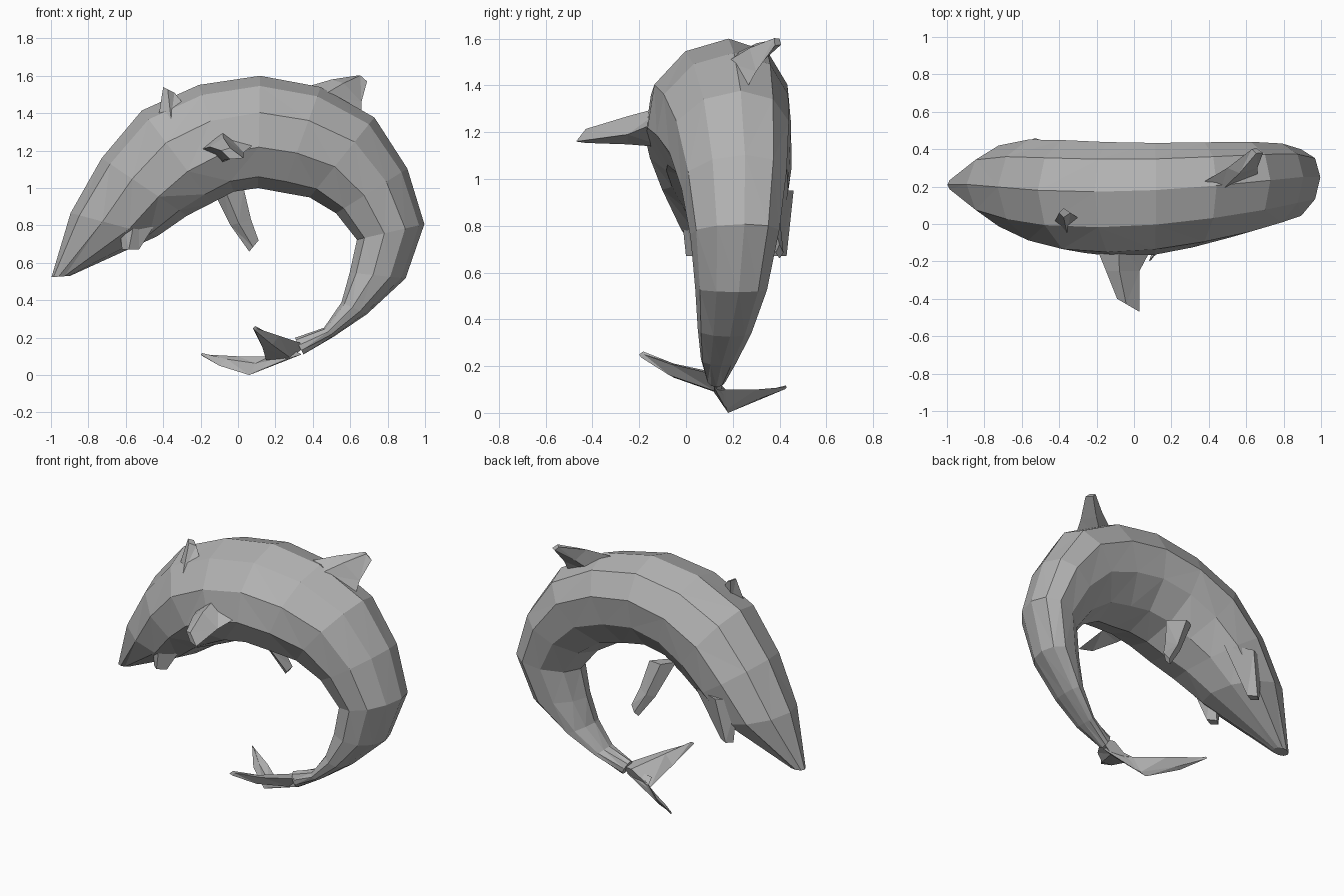
import bpy, bmesh, math
from mathutils import Vector

cube = bpy.data.objects.get("Cube")
if cube:
    bpy.data.objects.remove(cube, do_unlink=True)

grey = bpy.data.materials.new("plain grey")
grey.use_nodes = True
grey.diffuse_color = (0.45, 0.45, 0.45, 1)
grey.node_tree.nodes["Principled BSDF"].inputs["Base Color"].default_value = grey.diffuse_color


def loft(name, loops):
    """Skin a closed, triangulated, flat-shaded surface over equal loops."""
    bm = bmesh.new()
    rows = [[bm.verts.new(point) for point in loop] for loop in loops]
    count = len(rows[0])
    for row, following in zip(rows, rows[1:]):
        for i in range(count):
            j = (i + 1) % count
            bm.faces.new((row[i], row[j], following[j], following[i]))
    bm.faces.new(rows[0])
    bm.faces.new(rows[-1])
    bmesh.ops.triangulate(bm, faces=bm.faces[:])
    bmesh.ops.recalc_face_normals(bm, faces=bm.faces[:])
    mesh = bpy.data.meshes.new(name)
    bm.to_mesh(mesh)
    bm.free()
    mesh.materials.append(grey)
    bpy.context.collection.objects.link(bpy.data.objects.new(name, mesh))


def fin(name, normal, thickness, *stations):
    """Tapering blade of diamond sections, each from a leading to a trailing point."""
    normal = Vector(normal).normalized()
    loops = []
    for i, (lead, trail) in enumerate(stations):
        lead, trail = Vector(lead), Vector(trail)
        middle = lead.lerp(trail, 0.4)
        offset = normal * (thickness * (1 - i / len(stations)))
        loops.append([lead, middle + offset, trail, middle - offset])
    loft(name, loops)


def body_section(t, back, belly, sides=10):
    """Section of the arched body; t runs from snout to tail, radii from the arch centre."""
    angle = math.radians(184 - 247 * t)
    half_width = 0.04 + 0.27 * math.sin(math.pi * t ** 0.55)
    centre_y = 0.17 + 0.04 * math.cos(3 * math.pi * t)
    roll = 0.05 * math.sin(math.pi * t)
    widest = 0.55 - 0.2 * t
    loop = []
    for i in range(sides):
        turn = math.tau * i / sides
        up = math.cos(turn)
        depth = widest - up * (widest if up > 0 else 1 - widest)
        radius = back + (belly - back) * depth
        loop.append((0.1 + radius * math.cos(angle),
                     centre_y + half_width * math.sin(turn) + roll * up,
                     0.6 + radius * math.sin(angle)))
    return loop


# Body, bent in an arch from snout to tail stem
backs = [1.1, 1.03, 1, 1.02, 1, 1, 1, 1, 0.95, 0.92, 0.8, 0.65, 0.57, 0.55]
bellies = [1, 0.55, 0.45, 0.4, 0.4, 0.4, 0.4, 0.45, 0.5, 0.55, 0.5, 0.5, 0.5, 0.45]
last = len(backs) - 1
loft("body", [body_section(i / last, back, belly)
              for i, (back, belly) in enumerate(zip(backs, bellies))])

# Jaw corners hang below the mouth line on each side
for name, y in (("right_jaw", 0.03), ("left_jaw", 0.4)):
    fin(name, (0, 1, 0), 0.06,
        ((-0.65, y, 0.95), (-0.35, y, 0.95)),
        ((-0.62, y, 0.67), (-0.53, y, 0.67)))

# Small fold on the crown
fin("crown_fold", (0, 1, 0), 0.05,
    ((-0.43, 0, 1.35), (-0.25, 0, 1.4)),
    ((-0.4, 0.06, 1.54), (-0.34, 0.06, 1.51)))

# Dorsal fin leans with the roll of the body
fin("dorsal_fin", (0, 1, -1), 0.06,
    ((0.33, 0.2, 1.53), (0.66, 0.24, 1.35)),
    ((0.5, 0.3, 1.58), (0.66, 0.3, 1.46)),
    ((0.63, 0.4, 1.6), (0.69, 0.38, 1.57)))

# Right flipper is held out level, left one hangs down
fin("right_flipper", (0, 0, 1), 0.09,
    ((-0.22, -0.08, 1.2), (0.12, -0.08, 1.26)),
    ((-0.15, -0.25, 1.22), (0.03, -0.25, 1.19)),
    ((-0.09, -0.4, 1.2), (0.03, -0.47, 1.16)))
fin("left_flipper", (0, 1, 0), 0.05,
    ((-0.16, 0.33, 1.04), (0.03, 0.33, 1)),
    ((-0.04, 0.37, 0.8), (0.07, 0.37, 0.83)),
    ((0.06, 0.4, 0.66), (0.11, 0.4, 0.72)))

# Tail flukes
fin("right_fluke", (0, 0.4, 1), 0.04,
    ((0.37, 0.14, 0.16), (0.15, 0.15, 0.08)),
    ((0.22, -0.07, 0.21), (0.13, -0.05, 0.15)),
    ((0.1, -0.18, 0.25), (0.08, -0.2, 0.25)))
fin("left_fluke", (0, 0, 1), 0.03,
    ((0.34, 0.12, 0.11), (0.16, 0.12, 0.13)),
    ((0.06, 0.18, 0), (0.15, 0.17, 0.1)),
    ((-0.1, 0.3, 0.05), (0, 0.3, 0.1)),
    ((-0.2, 0.43, 0.11), (-0.18, 0.42, 0.11)))
